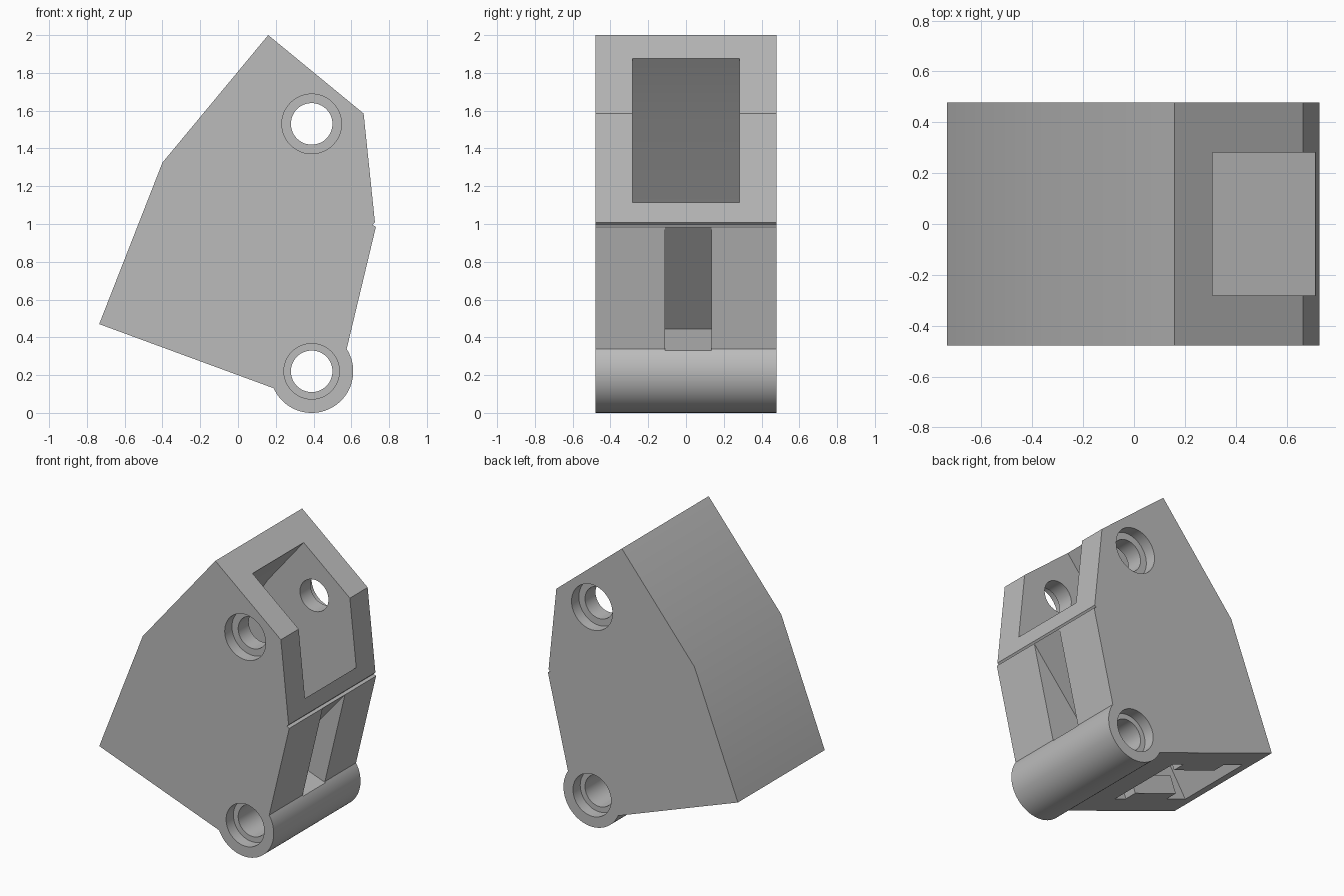
import bpy, bmesh
from math import sin, cos, radians

default = bpy.data.objects.get("Cube")
if default:
    bpy.data.objects.remove(default, do_unlink=True)

grey = bpy.data.materials.new("plain_grey")
grey.use_nodes = True
grey.diffuse_color = (0.5, 0.5, 0.5, 1)
grey.node_tree.nodes["Principled BSDF"].inputs["Base Color"].default_value = (0.5, 0.5, 0.5, 1)


def prism(name, outline, y0, y1):
    """Extrude an (x, z) outline along y."""
    bm = bmesh.new()
    face = bm.faces.new([bm.verts.new((x, y0, z)) for x, z in outline])
    top = bmesh.ops.extrude_face_region(bm, geom=[face])["geom"]
    verts = [v for v in top if isinstance(v, bmesh.types.BMVert)]
    bmesh.ops.translate(bm, verts=verts, vec=(0, y1 - y0, 0))
    bmesh.ops.recalc_face_normals(bm, faces=bm.faces)
    mesh = bpy.data.meshes.new(name)
    bm.to_mesh(mesh)
    bm.free()
    mesh.materials.append(grey)
    obj = bpy.data.objects.new(name, mesh)
    bpy.context.collection.objects.link(obj)
    return obj


def arc(cx, cz, r, start, end, n):
    angles = [radians(start + (end - start) * i / n) for i in range(n + 1)]
    return [(cx + r * cos(a), cz + r * sin(a)) for a in angles]


def cut(target, cutter):
    """Subtract the cutter and discard it."""
    cutter.hide_render = True
    mod = target.modifiers.new("cut", "BOOLEAN")
    mod.operation, mod.solver, mod.object = "DIFFERENCE", "EXACT", cutter
    bpy.context.view_layer.objects.active = target
    bpy.ops.object.modifier_apply(modifier=mod.name)
    bpy.data.objects.remove(cutter, do_unlink=True)


HALF = 0.478

# Housing block with the rounded pivot barrel in its profile
outline = [(0.19, 0.13), (-0.735, 0.47), (-0.4, 1.325), (0.16, 2.0), (0.665, 1.585),
           (0.725, 1.008), (0.712, 0.995), (0.73, 0.985)]
outline += arc(0.39, 0.22, 0.22, 32.6, -154, 48)
body = prism("housing", outline, -HALF, HALF)

# Bent tunnel from the upper opening down to the underside
tunnel = [(0.03, 1.54), (0.63, 2.265), (1.1, 1.57), (0.71, 1.11),
          (-0.08, 0.23), (-0.25, 0.04), (-0.78, 0.25)]
cut(body, prism("tunnel_cutter", tunnel, -0.282, 0.282))

# Wedge slot in the lower sloping face
slot = [(0.27, 0.445), (0.73, 0.985), (0.85, 1.126), (0.85, 0.23), (0.57, 0.335)]
cut(body, prism("slot_cutter", slot, -0.11, 0.135))

# Bolt holes with a counterbore on each side
for cz, bore in ((1.53, 0.158), (0.22, 0.147)):
    cut(body, prism("hole_cutter", arc(0.39, cz, 0.11, 0, 352.5, 47), -0.6, 0.6))
    for side in (-1, 1):
        ring = arc(0.39, cz, bore, 0, 352.5, 47)
        cut(body, prism("counterbore_cutter", ring, side * (HALF - 0.08), side * 0.6))

# Guide ribs inside the lower opening
rib = [(-0.17, 0.263), (-0.504, 0.385), (-0.46, 0.5), (-0.128, 0.376)]
for name, side in (("left_rib", 1), ("right_rib", -1)):
    prism(name, rib, side * 0.19, side * 0.3)

bpy.ops.object.select_all(action="DESELECT")
body.select_set(True)
bpy.context.view_layer.objects.active = body
bpy.ops.object.shade_smooth_by_angle(angle=radians(25))
